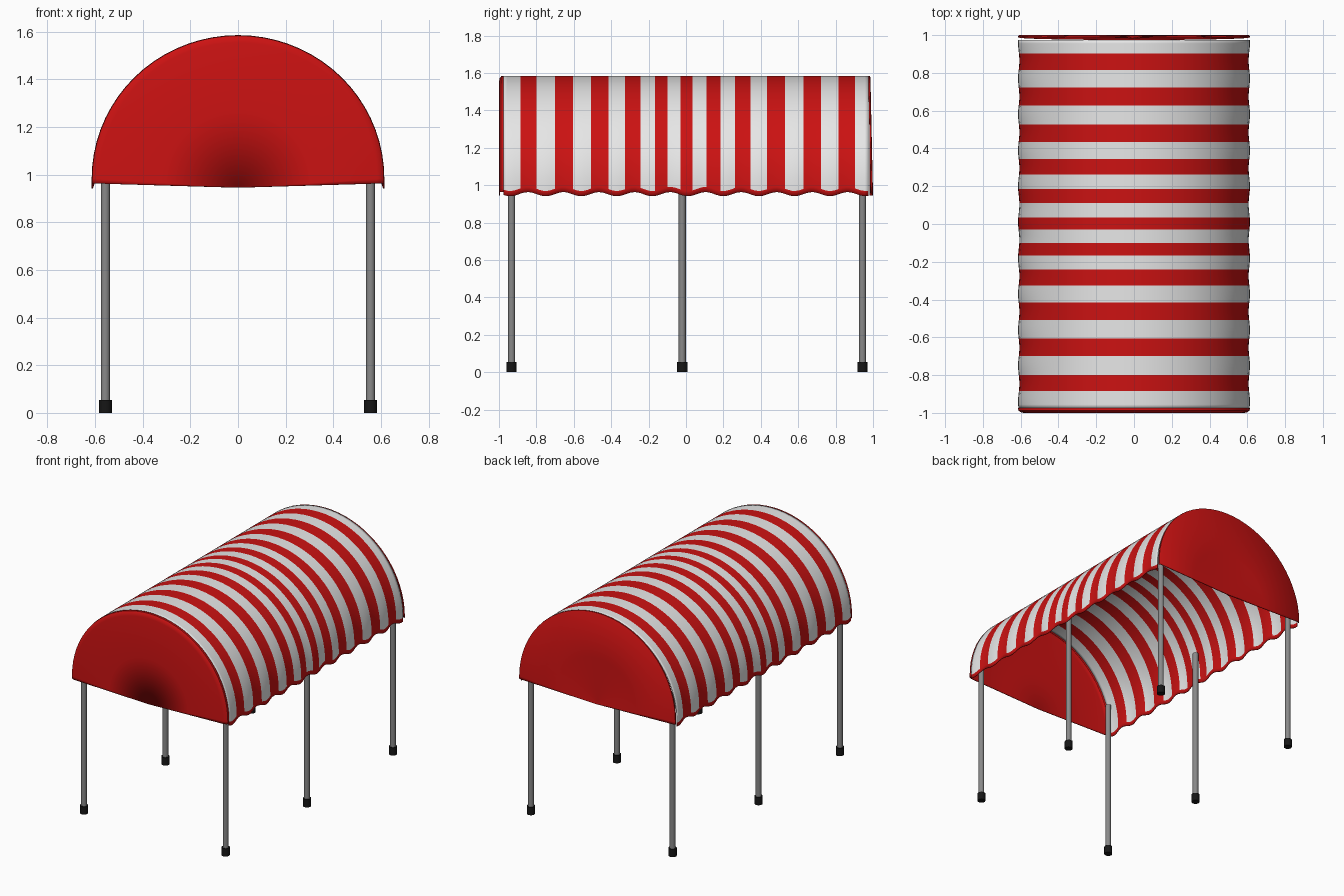
import bpy, bmesh, math

if "Cube" in bpy.data.objects:
    bpy.data.objects.remove(bpy.data.objects["Cube"])


def material(name, rgb):
    m = bpy.data.materials.new(name)
    m.use_nodes = True
    m.diffuse_color = (*rgb, 1)
    m.node_tree.nodes["Principled BSDF"].inputs["Base Color"].default_value = (*rgb, 1)
    return m


RED = material("red canvas", (0.6, 0.006, 0.006))
WHITE = material("white canvas", (0.8, 0.8, 0.8))
GREY = material("grey metal", (0.25, 0.25, 0.25))
BLACK = material("black rubber", (0.008, 0.008, 0.008))

HALF_WIDTH, RISE, SPRING = 0.614, 0.602, 0.983
STEPS, END, PITCH = 36, 0.975, 0.19
STRIPES = [(-0.885, -0.8), (-0.7, -0.605), (-0.508, -0.415), (-0.325, -0.242),
           (-0.167, -0.1), (-0.03, 0.035), (0.11, 0.185), (0.262, 0.345),
           (0.433, 0.528), (0.627, 0.723), (0.815, 0.903)]


def arc(j):
    a = math.pi * j / STEPS
    return HALF_WIDTH * math.cos(a), SPRING + RISE * math.sin(a)


def finish(obj, mats, angle=40):
    for m in mats:
        obj.data.materials.append(m)
    bpy.ops.object.select_all(action="DESELECT")
    obj.select_set(True)
    bpy.context.view_layer.objects.active = obj
    bpy.ops.object.shade_smooth_by_angle(angle=math.radians(angle))


def sheet(name, rows, mats, rule=None, flip=False):
    """Skin a list of equal-length point rows as thin cloth."""
    bm = bmesh.new()
    grid = [[bm.verts.new(p) for p in row] for row in rows]
    for a, b in zip(grid, grid[1:]):
        for j in range(len(a) - 1):
            quad = [a[j], b[j], b[j + 1], a[j + 1]]
            face = bm.faces.new(quad[::-1] if flip else quad)
            if rule:
                y = (a[j].co.y + b[j].co.y) / 2
                face.material_index = rule(y, j, len(a) - 2)
    bmesh.ops.remove_doubles(bm, verts=bm.verts, dist=1e-5)
    mesh = bpy.data.meshes.new(name)
    bm.to_mesh(mesh)
    bm.free()
    obj = bpy.data.objects.new(name, mesh)
    bpy.context.collection.objects.link(obj)
    finish(obj, mats)
    cloth = obj.modifiers.new("cloth", "SOLIDIFY")
    cloth.thickness = 0.005
    cloth.offset = -1


# Striped canopy with a scalloped red hem
def canopy_row(y):
    rib = 0.5 - 0.5 * math.cos(math.tau * (y - 0.01) / PITCH)
    hem = 0.941 + 0.022 * rib
    points = [(HALF_WIDTH, hem), (HALF_WIDTH, hem + 0.028)]
    points += [arc(j) for j in range(1, STEPS)]
    points += [(-x, z) for x, z in reversed(points[:2])]
    row = []
    for x, z in points:
        low = max(0, 1 - (z - 0.94) / 0.5)
        row.append((x * (1 - 0.013 * low * rib), y, z))
    return row


def canopy_colour(y, j, last):
    striped = any(a < y < b for a, b in STRIPES)
    return 0 if striped or j in (0, last) else 1


stations = {round(-END + 2 * END * i / 100, 4) for i in range(101)}
stations |= {edge for stripe in STRIPES for edge in stripe}
sheet("canopy", [canopy_row(y) for y in sorted(stations)], [RED, WHITE], canopy_colour)


# End panels, fanned out from the middle of their lower edge
def end_panel(name, rings, lean, flip):
    outline = [arc(j) for j in range(STEPS + 1)]
    outline = [(HALF_WIDTH, 0.963)] + outline + [(-HALF_WIDTH, 0.963)]
    base = 0.945
    rows = []
    for scale, y in rings:
        rows.append([(x * scale, y + lean * (1 - (z - base) / 0.64), base + (z - base) * scale)
                     for x, z in outline])
    sheet(name, rows, [RED], flip=flip)


end_panel("front_panel", [(1, -END), (0.996, -0.988), (0.98, -0.996), (0.95, -1), (0.5, -1), (0, -1)],
          0, True)
end_panel("back_panel", [(1, END), (0.998, 0.982), (0.99, 0.986), (0.5, 0.986), (0, 0.986)],
          0.014, False)


# Poles and rubber feet
def post(name, x, y, radius, z0, z1, mat):
    bpy.ops.mesh.primitive_cylinder_add(vertices=16, radius=radius, depth=z1 - z0,
                                        location=(x, y, (z0 + z1) / 2))
    obj = bpy.context.object
    obj.name = name
    finish(obj, [mat])


for side, x in (("left", 0.556), ("right", -0.556)):
    for place, y in (("front", -0.932), ("middle", -0.02), ("back", 0.944)):
        post(f"{place}_{side}_pole", x, y, 0.019, 0.02, 1.15, GREY)
        post(f"{place}_{side}_foot", x, y, 0.027, 0, 0.055, BLACK)
